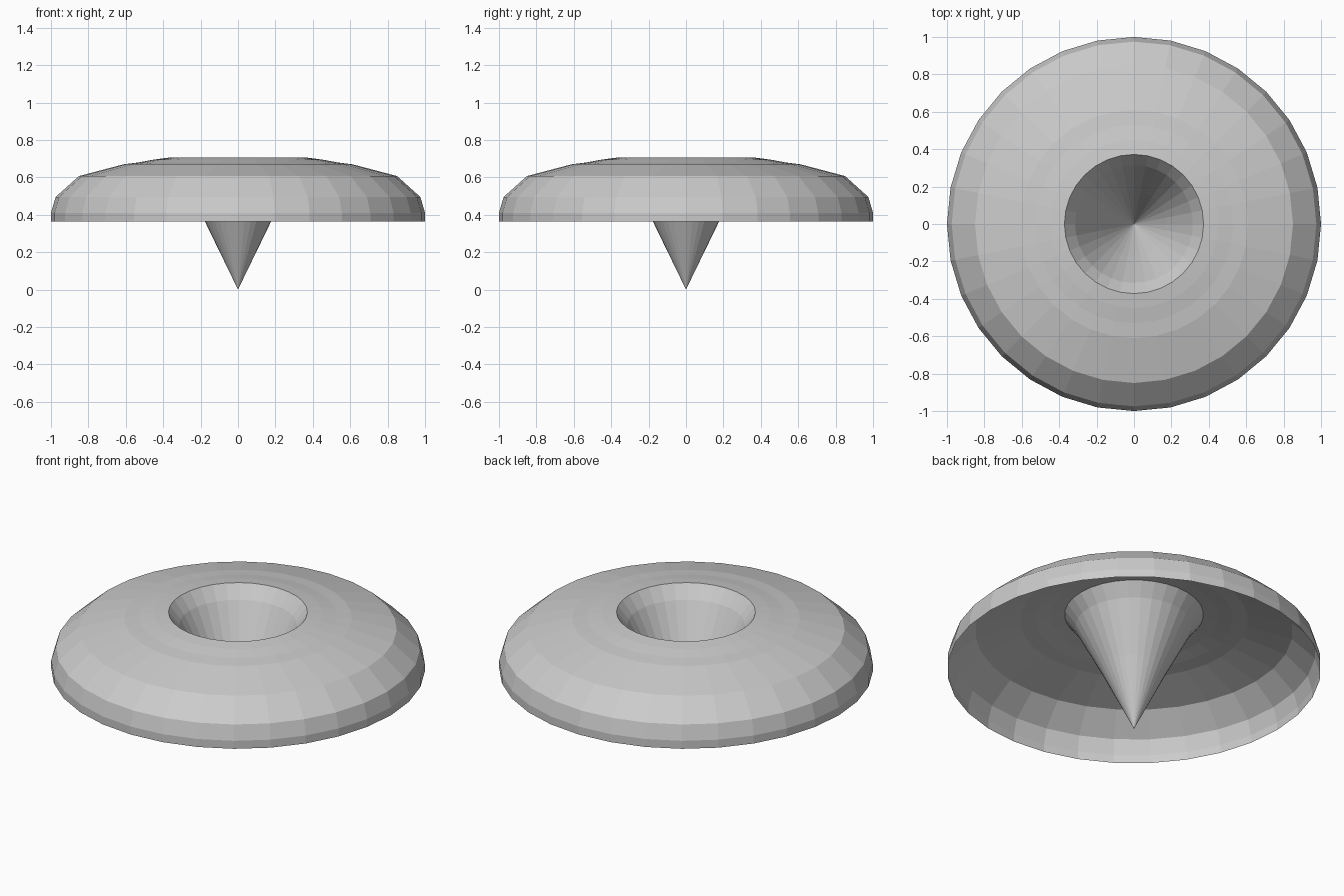
import bpy, bmesh
from math import sin, cos, tau

if "Cube" in bpy.data.objects:
    bpy.data.objects.remove(bpy.data.objects["Cube"])

SIDES = 32


def lathe(name, profile):
    """Spin (radius, height) points around z into a thin open sheet."""
    bm = bmesh.new()
    rings = []
    for r, z in profile:
        if r == 0:
            rings.append([bm.verts.new((0, 0, z))] * SIDES)
        else:
            rings.append([bm.verts.new((r * cos(tau * i / SIDES), r * sin(tau * i / SIDES), z))
                          for i in range(SIDES)])
    for a, b in zip(rings, rings[1:]):
        for i in range(SIDES):
            j = (i + 1) % SIDES
            quad = list(dict.fromkeys((a[i], b[i], b[j], a[j])))
            bm.faces.new(quad)
    mesh = bpy.data.meshes.new(name)
    bm.to_mesh(mesh)
    bm.free()
    obj = bpy.data.objects.new(name, mesh)
    bpy.context.collection.objects.link(obj)
    return obj


# One continuous sheet: pointed funnel, rolled rim, then the domed skirt open below
lathe("funnel_dome", [
    (0, 0), (0.175, 0.36), (0.315, 0.63), (0.372, 0.705),
    (0.45, 0.695), (0.53, 0.68), (0.61, 0.67),
    (0.85, 0.607), (0.975, 0.495), (1.0, 0.41), (1.0, 0.363),
])
